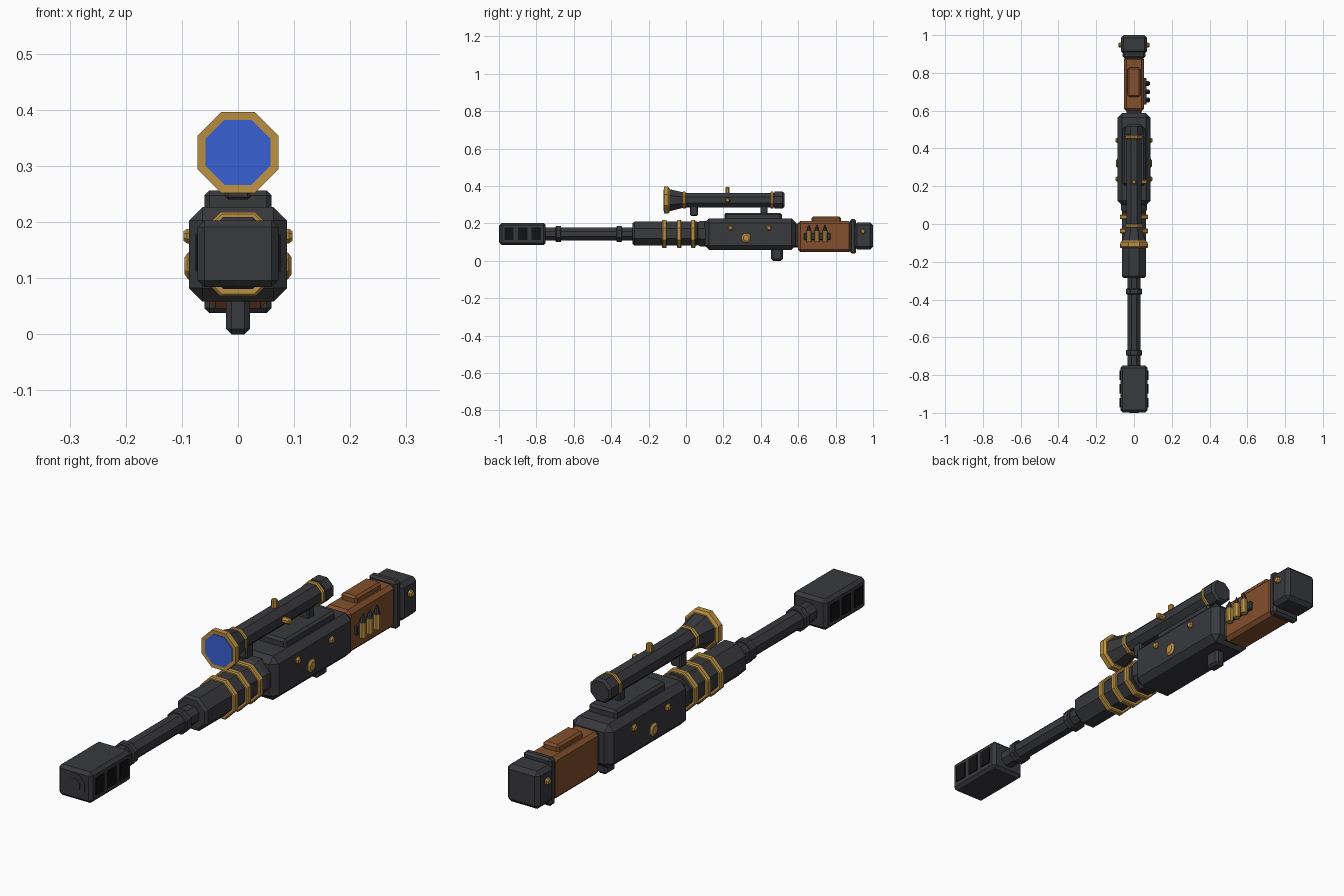
import bpy, bmesh, math
from mathutils import Matrix, Vector

if "Cube" in bpy.data.objects:
    bpy.data.objects.remove(bpy.data.objects["Cube"])


def material(name, rgb):
    m = bpy.data.materials.new(name)
    m.diffuse_color = (*rgb, 1)
    m.use_nodes = True
    m.node_tree.nodes["Principled BSDF"].inputs["Base Color"].default_value = m.diffuse_color
    return m


METAL = material("gunmetal", (0.040, 0.041, 0.046))
BLACK = material("black", (0.006, 0.006, 0.007))
GOLD = material("brass", (0.50, 0.28, 0.055))
WOOD = material("wood", (0.23, 0.08, 0.027))
BLUE = material("lens_blue", (0.04, 0.115, 0.65))


def finish(name, bm, mat):
    bmesh.ops.recalc_face_normals(bm, faces=bm.faces)
    me = bpy.data.meshes.new(name)
    bm.to_mesh(me)
    bm.free()
    me.materials.append(mat)
    ob = bpy.data.objects.new(name, me)
    bpy.context.collection.objects.link(ob)
    return ob


def box(name, x, y, z, bevel=0.0, mat=METAL):
    """Chamfered box from (min, max) ranges."""
    bm = bmesh.new()
    bmesh.ops.create_cube(bm, size=1)
    for v in bm.verts:
        v.co = Vector([(r[0] + r[1]) / 2 + c * (r[1] - r[0])
                       for r, c in zip((x, y, z), v.co)])
    if bevel:
        bmesh.ops.bevel(bm, geom=bm.edges[:], offset=bevel, segments=1,
                        affect='EDGES', profile=0.5)
    return finish(name, bm, mat)


def lathe(name, origin, axis, profile, mat=METAL, sides=8):
    """Faceted turned part; profile = (distance along axis, flat-to-centre radius)."""
    bm = bmesh.new()
    rings = []
    for d, r in profile:
        rad = r / math.cos(math.pi / sides)
        rings.append([bm.verts.new((rad * math.cos((i + 0.5) * math.tau / sides),
                                    rad * math.sin((i + 0.5) * math.tau / sides), d))
                      for i in range(sides)])
    for a, b in zip(rings, rings[1:]):
        for i in range(sides):
            j = (i + 1) % sides
            bm.faces.new((a[i], a[j], b[j], b[i]))
    bm.faces.new(rings[0])
    bm.faces.new(rings[-1])
    rot = Vector((0, 0, 1)).rotation_difference(Vector(axis)).to_matrix().to_4x4()
    bm.transform(Matrix.Translation(origin) @ rot)
    return finish(name, bm, mat)


def turned(name, z, profile, mat=METAL):
    return lathe(name, (0, 0, z), (0, 1, 0), profile, mat)


def band(name, z, y, half, r, mat, c=0.004):
    return turned(name, z, [(y - half, r - c), (y - half + c, r),
                            (y + half - c, r), (y + half, r - c)], mat)


ZB = 0.143  # barrel axis height
ZS = 0.324  # scope axis height

# Muzzle brake with side ports and bore
box("muzzle_brake", (-0.072, 0.072), (-0.997, -0.75), (0.084, 0.203), 0.012)
turned("muzzle_ring", ZB, [(-0.9985, 0.045), (-0.98, 0.045)])
turned("muzzle_bore", ZB, [(-1.0, 0.025), (-0.98, 0.025)])
for s in (-1, 1):
    for i, y in enumerate((-0.946, -0.873, -0.80)):
        box(f"muzzle_port_{i}_{s}", (s * 0.072 - 0.004, s * 0.072 + 0.004),
            (y - 0.025, y + 0.025), (0.112, 0.178), 0, BLACK)

# Barrel, its collars and the handguard
turned("barrel", ZB, [(-0.76, 0.034), (-0.27, 0.034)])
for i, y in enumerate((-0.682, -0.357)):
    band(f"barrel_collar_{i}", ZB, y, 0.015, 0.043, METAL)
turned("handguard", 0.145, [(-0.285, 0.056), (-0.275, 0.064), (0.06, 0.064), (0.068, 0.058)])
turned("handguard_collar", 0.145, [(0.06, 0.060), (0.075, 0.068), (0.12, 0.068)])
for i, y in enumerate((-0.115, -0.037, 0.038)):
    band(f"handguard_band_{i}", ZB, y, 0.012, 0.075, GOLD)

# Receiver, top rail plate and lower lug
box("receiver", (-0.087, 0.087), (0.10, 0.588), (0.058, 0.227), 0.024)
box("rail_plate", (-0.06, 0.06), (0.205, 0.512), (0.215, 0.256), 0.009)
box("lower_lug", (-0.021, 0.021), (0.455, 0.518), (0.0, 0.075), 0.009)

# Bolts on both sides
for s in (-1, 1):
    for n, x, y, z, r, h in (("receiver_bolt_front", 0.08, 0.238, 0.175, 0.013, 0.017),
                             ("receiver_bolt_rear", 0.08, 0.443, 0.175, 0.013, 0.017),
                             ("receiver_pin", 0.08, 0.322, 0.122, 0.024, 0.015),
                             ("butt_bolt", 0.062, 0.947, 0.157, 0.013, 0.021)):
        lathe(f"{n}_{s}", (s * x, y, z), (s, 0, 0),
              [(0, r), (h - 0.006, r), (h, r * 0.65)], GOLD)

# Stock, cheek rest and butt
box("stock_neck", (-0.04, 0.04), (0.57, 0.62), (0.07, 0.20), 0.008)
box("stock", (-0.054, 0.054), (0.598, 0.885), (0.046, 0.213), 0.014, WOOD)
box("cheek_rest", (-0.034, 0.034), (0.672, 0.828), (0.20, 0.237), 0.008, WOOD)
box("butt_collar", (-0.06, 0.06), (0.877, 0.91), (0.038, 0.222), 0.009)
box("butt_pad", (-0.07, 0.07), (0.90, 1.0), (0.06, 0.205), 0.015)

# Cartridges held on the right of the stock
box("cartridge_strap", (0.05, 0.066), (0.632, 0.772), (0.112, 0.148), 0.003)
for i in range(3):
    o = (0.073, 0.657 + 0.043 * i, 0)
    lathe(f"cartridge_case_{i}", o, (0, 0, 1), [(0.10, 0.013), (0.158, 0.013)], GOLD)
    lathe(f"cartridge_tip_{i}", o, (0, 0, 1),
          [(0.157, 0.012), (0.172, 0.009), (0.192, 0.001)])

# Scope body, bell, eyepiece, lens and bands
turned("scope_tube", ZS, [(-0.03, 0.039), (0.49, 0.039)])
turned("scope_bell", ZS, [(-0.092, 0.060), (-0.03, 0.045), (-0.015, 0.041)])
turned("scope_eyepiece", ZS, [(0.472, 0.045), (0.517, 0.045), (0.526, 0.037)])
turned("objective_rim", ZS, [(-0.117, 0.058), (-0.118, 0.072), (-0.096, 0.072),
                             (-0.088, 0.064)], GOLD)
turned("objective_lens", ZS, [(-0.119, 0.058), (-0.10, 0.058)], BLUE)
for i, y in enumerate((-0.01, 0.46)):
    band(f"scope_band_{i}", ZS, y, 0.009, 0.045, GOLD)

# Scope turrets and mounts
for n, axis in (("top_turret", (0, 0, 1)), ("side_turret", (1, 0, 0))):
    lathe(n, (0, 0.222, ZS), axis, [(0.03, 0.011), (0.066, 0.011), (0.070, 0.008)], GOLD)
box("scope_mount_front", (-0.022, 0.022), (0.022, 0.064), (0.24, 0.30), 0.005)
box("scope_mount_rear", (-0.022, 0.022), (0.397, 0.437), (0.245, 0.30), 0.005)
